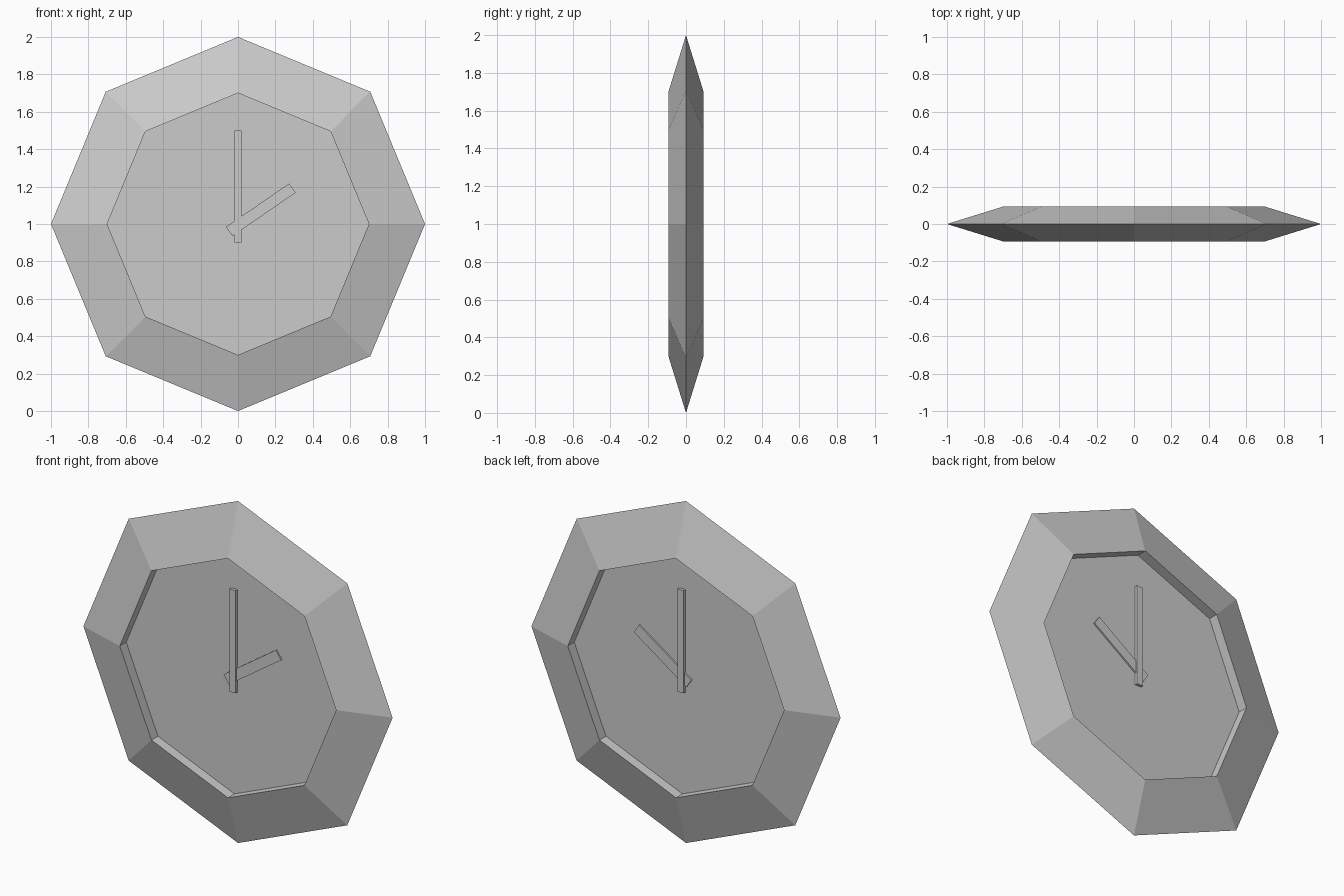
import bpy, bmesh, math

if "Cube" in bpy.data.objects:
    bpy.data.objects.remove(bpy.data.objects["Cube"])

SIDES = 8
CENTRE_Z = 1.0


def new_object(name, bm):
    bmesh.ops.recalc_face_normals(bm, faces=bm.faces)
    mesh = bpy.data.meshes.new(name)
    bm.to_mesh(mesh)
    bm.free()
    obj = bpy.data.objects.new(name, mesh)
    bpy.context.collection.objects.link(obj)
    return obj


def clock_body(name, profile):
    """Sweep a (radius, y) profile round the y axis and cap both dials."""
    bm = bmesh.new()
    rings = []
    for r, y in profile:
        rings.append([bm.verts.new((r * math.cos(a), y, CENTRE_Z + r * math.sin(a)))
                      for a in (2 * math.pi * i / SIDES for i in range(SIDES))])
    for a, b in zip(rings, rings[1:]):
        for i in range(SIDES):
            j = (i + 1) % SIDES
            bm.faces.new((a[i], a[j], b[j], b[i]))
    bm.faces.new(rings[0])
    bm.faces.new(rings[-1])
    return new_object(name, bm)


def hand(name, centre, length, width, depth, angle):
    """Bar passing through the dial so that it shows on both sides."""
    bm = bmesh.new()
    bmesh.ops.create_cube(bm, size=1)
    bmesh.ops.scale(bm, vec=(length, depth, width), verts=bm.verts)
    obj = new_object(name, bm)
    obj.location = (centre[0], 0, centre[1])
    obj.rotation_euler = (0, -math.radians(angle), 0)
    return obj


# Bevelled octagonal case with a recessed dial on front and back
clock_body("clock_case", [(0.7, -0.033), (0.7, -0.093), (1.0, 0.0),
                          (0.7, 0.093), (0.7, 0.033)])

# Hands
hand("minute_hand", (0.0, 1.2), 0.6, 0.04, 0.10, 90)
hand("hour_hand", (0.122, 1.076), 0.41, 0.06, 0.084, 34.5)
